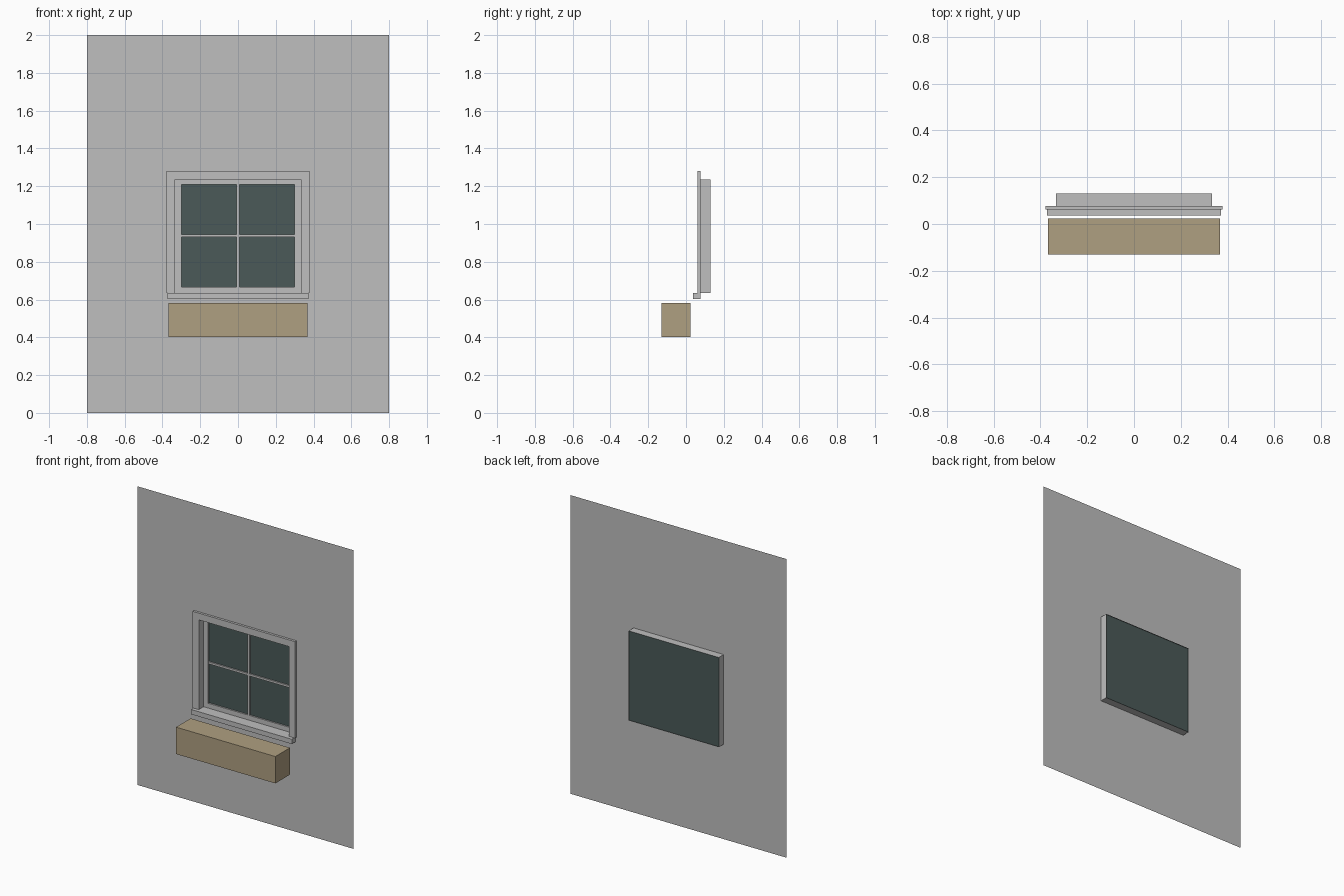
import bpy, bmesh

if "Cube" in bpy.data.objects:
    bpy.data.objects.remove(bpy.data.objects["Cube"])


def material(name, rgb):
    mat = bpy.data.materials.new(name)
    mat.use_nodes = True
    color = (*rgb, 1)
    mat.diffuse_color = color
    mat.node_tree.nodes["Principled BSDF"].inputs["Base Color"].default_value = color
    return mat


grey = material("light_grey", (0.52, 0.52, 0.52))
tan = material("planter_tan", (0.43, 0.35, 0.22))
teal = material("glass_dark_teal", (0.069, 0.102, 0.098))


def finish(name, bm, mat):
    mesh = bpy.data.meshes.new(name)
    bm.to_mesh(mesh)
    bm.free()
    mesh.materials.append(mat)
    obj = bpy.data.objects.new(name, mesh)
    bpy.context.collection.objects.link(obj)
    return obj


def extrude_back(bm, depth):
    """Turn flat front-facing faces into a closed solid."""
    ext = bmesh.ops.extrude_face_region(bm, geom=bm.faces[:], use_keep_orig=True)
    verts = [g for g in ext["geom"] if isinstance(g, bmesh.types.BMVert)]
    bmesh.ops.translate(bm, verts=verts, vec=(0, depth, 0))
    bmesh.ops.recalc_face_normals(bm, faces=bm.faces[:])


def prism(name, outline, y0, y1, mat):
    bm = bmesh.new()
    bm.faces.new([bm.verts.new((x, y0, z)) for x, z in outline])
    if y1 > y0:
        extrude_back(bm, y1 - y0)
    return finish(name, bm, mat)


def rect(half, z0, z1):
    return [(-half, z0), (half, z0), (half, z1), (-half, z1)]


def loop(bm, outline, y):
    return [bm.verts.new((x, y, z)) for x, z in outline]


def bridge(name, outer, y_outer, inner, y_inner, mat, depth=0):
    """Four quads joining two rectangles, optionally thickened."""
    bm = bmesh.new()
    a, b = loop(bm, outer, y_outer), loop(bm, inner, y_inner)
    for i in range(4):
        j = (i + 1) % 4
        bm.faces.new((a[i], a[j], b[j], b[i]))
    if depth:
        extrude_back(bm, depth)
    return finish(name, bm, mat)


WALL_Y, BACK_Y = 0.078, 0.13
HALF, BOTTOM, TOP = 0.334, 0.635, 1.236
opening = rect(HALF, BOTTOM, TOP)

# Wall sheet with window opening, and the recess behind it
bridge("wall", rect(0.8, 0, 2), WALL_Y, opening, WALL_Y, grey)
bridge("window_recess", opening, BACK_Y, opening, WALL_Y, grey)

# Outer casing: two sides and a head
casing = [(-0.379, BOTTOM), (-HALF, BOTTOM), (-HALF, TOP), (HALF, TOP),
          (HALF, BOTTOM), (0.379, BOTTOM), (0.379, 1.281), (-0.379, 1.281)]
prism("window_casing", casing, 0.062, WALL_Y, grey)
prism("window_sill", rect(0.373, 0.603, BOTTOM), 0.037, WALL_Y, grey)

# Sash, glazing bars and glass
SASH_Y, GLASS_Y = 0.113, 0.124
bridge("window_sash", opening, SASH_Y, rect(0.3, 0.667, 1.208), SASH_Y,
       grey, GLASS_Y - SASH_Y - 0.001)
prism("vertical_glazing_bar", rect(0.007, 0.667, 1.208), SASH_Y, GLASS_Y - 0.001, grey)
prism("horizontal_glazing_bar", rect(0.3, 0.931, 0.945), SASH_Y + 0.001, GLASS_Y - 0.001, grey)
prism("window_glass", opening, GLASS_Y, GLASS_Y, teal)

# Planter box below the sill
prism("planter_box", rect(0.368, 0.402, 0.582), -0.13, 0.024, tan)
